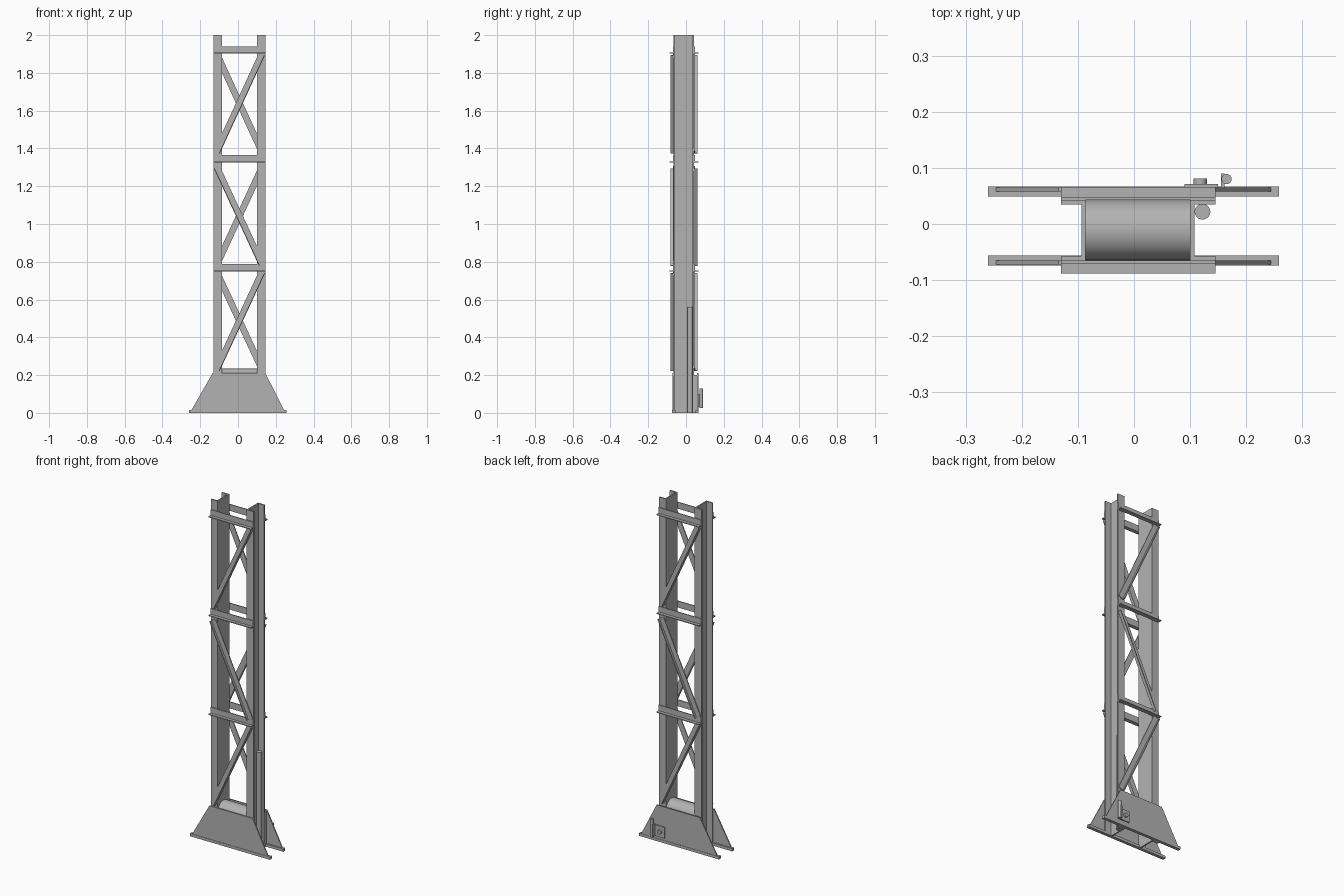
import bpy, bmesh, math
from mathutils import Vector

if "Cube" in bpy.data.objects:
    bpy.data.objects.remove(bpy.data.objects["Cube"])

steel = bpy.data.materials.new("grey steel")
steel.use_nodes = True
steel.diffuse_color = (0.45, 0.45, 0.45, 1)
steel.node_tree.nodes["Principled BSDF"].inputs["Base Color"].default_value = (0.45, 0.45, 0.45, 1)


def prism(name, outline, sweep):
    """Sweep a flat outline of 3D points along a vector."""
    bm = bmesh.new()
    face = bm.faces.new([bm.verts.new(p) for p in outline])
    new = bmesh.ops.extrude_face_region(bm, geom=[face])["geom"]
    bmesh.ops.translate(bm, vec=sweep, verts=[v for v in new if isinstance(v, bmesh.types.BMVert)])
    bmesh.ops.recalc_face_normals(bm, faces=bm.faces)
    mesh = bpy.data.meshes.new(name)
    bm.to_mesh(mesh)
    bm.free()
    mesh.materials.append(steel)
    obj = bpy.data.objects.new(name, mesh)
    bpy.context.collection.objects.link(obj)
    return obj


def box(name, x0, x1, y0, y1, z0, z1):
    return prism(name, [(x0, y0, z0), (x1, y0, z0), (x1, y1, z0), (x0, y1, z0)], (0, 0, z1 - z0))


def rod(name, start, end, radius):
    start, end = Vector(start), Vector(end)
    axis = end - start
    bpy.ops.mesh.primitive_cylinder_add(vertices=32, radius=radius, depth=axis.length,
                                        location=(start + end) / 2,
                                        rotation=axis.to_track_quat('Z', 'Y').to_euler())
    obj = bpy.context.object
    obj.name = name
    obj.data.materials.append(steel)
    bpy.ops.object.shade_smooth_by_angle(angle=math.radians(40))
    return obj


def angle_bar(name, start, end, out, width, ledge, t=0.005):
    """L section: a flat leaf on the flange and a ledge pointing outward along its lower edge."""
    start, end = Vector(start), Vector(end)
    side = Vector((0, out, 0))
    up = side.cross(end - start).normalized()
    if up.z < 0:
        up = -up
    section = [(0, 0), (ledge, 0), (ledge, t), (t, t), (t, width), (0, width)]
    prism(name, [start + side * a + up * (b - width / 2) for a, b in section], end - start)


# Two channel legs, open outward
FRONT, BACK, TOP, T = -0.065, 0.043, 2.0, 0.008
for name, web, edge in (("right", -0.086, -0.13), ("left", 0.1, 0.145)):
    s = 1 if edge > web else -1
    outline = [(web, FRONT), (edge, FRONT), (edge, FRONT + T), (web + s * T, FRONT + T),
               (web + s * T, BACK - T), (edge, BACK - T), (edge, BACK), (web, BACK)]
    prism(name + "_channel_leg", [(x, y, 0) for x, y in outline], (0, 0, TOP))

# Lattice: horizontals and zigzag diagonals, mirrored on the back
XL, XR = -0.13, 0.145
bays = [(0.23, 0.745), (0.785, 1.3), (1.38, 1.9)]
for face, y, out in (("front", FRONT, -1), ("back", BACK, 1)):
    for i, z in enumerate((0.768, 1.345, 1.922)):
        angle_bar(f"{face}_horizontal_{i + 1}", (XL, y, z), (XR, y, z), out, 0.038, 0.023)
    for i, (z0, z1) in enumerate(bays):
        a, b = XL + 0.018, XR - 0.018
        if (i % 2 == 1) != (face == "back"):
            a, b = b, a
        angle_bar(f"{face}_diagonal_{i + 1}", (a, y, z0), (b, y, z1), out, 0.034, 0.018)

# Tapered foot plates with a strip along the lower edge
for face, y, out in (("front", FRONT, -1), ("back", 0.058, 1)):
    prism(face + "_foot_plate",
          [(-0.255, y, 0.0), (0.252, y, 0.0), (0.145, y, 0.21), (-0.135, y, 0.21)], (0, out * 0.007, 0))
    ya, yb = sorted((y - out * 0.009, y + out * 0.009))
    box(face + "_foot_strip", -0.26, 0.258, ya, yb, 0.0, 0.016)
for name, x0, x1 in (("right", -0.13, -0.086), ("left", 0.1, 0.145)):
    box(name + "_foot_packing", x0, x1, BACK, 0.058, 0.0, 0.2)

# Drum between the legs, cable conduit in the left leg
rod("drum", (-0.086, -0.011, 0.18), (0.1, -0.011, 0.18), 0.054)
rod("conduit", (0.122, 0.022, 0.0), (0.122, 0.022, 0.56), 0.014)

# Fitting on the back foot plate
box("fitting_plate", 0.09, 0.15, 0.065, 0.071, 0.03, 0.095)
rod("fitting_knob", (0.118, 0.068, 0.062), (0.118, 0.081, 0.062), 0.012)
rod("fitting_pin", (0.165, 0.08, 0.025), (0.165, 0.08, 0.13), 0.009)
box("fitting_pin_bracket", 0.155, 0.161, 0.063, 0.09, 0.03, 0.1)
